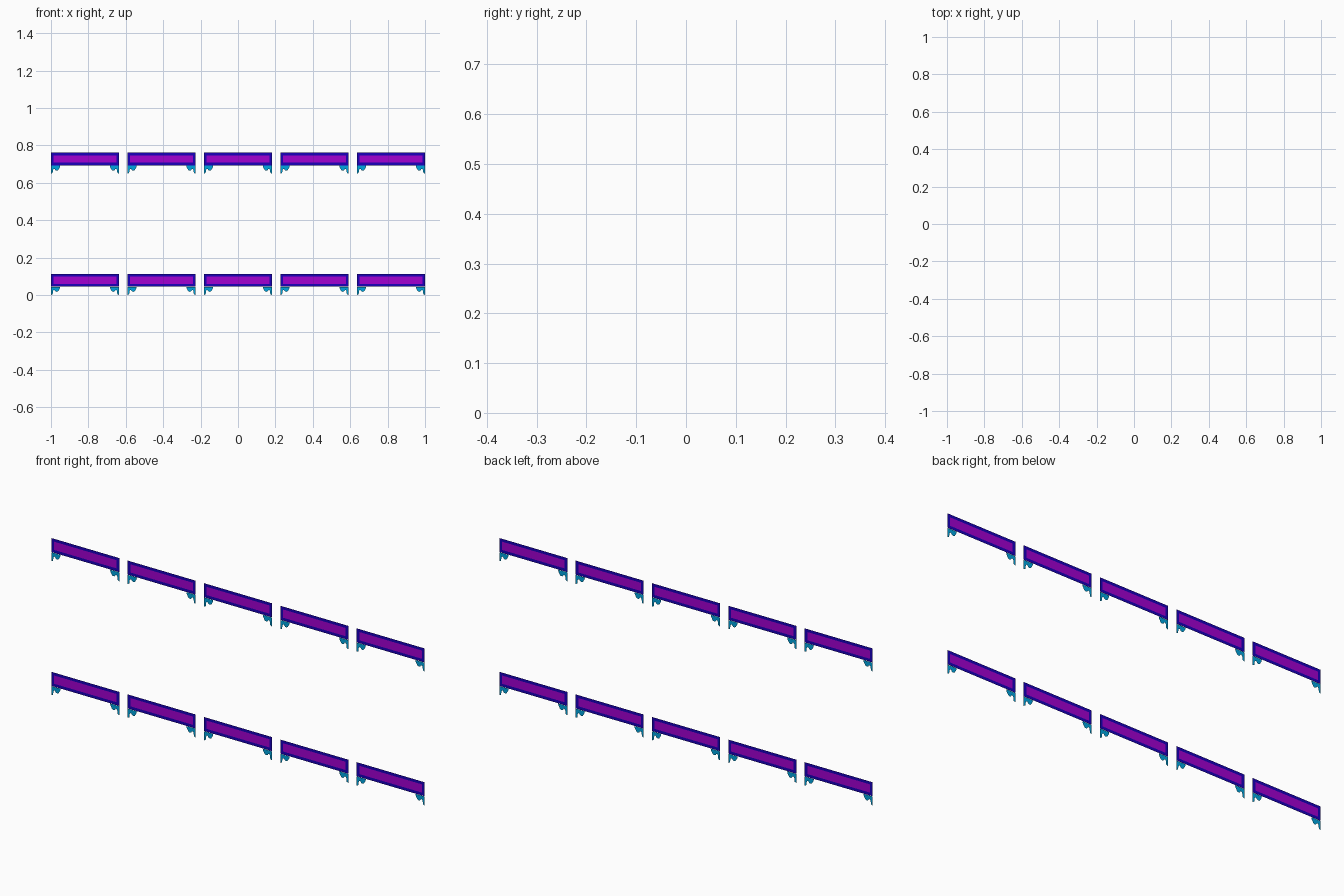
import bpy, bmesh, math

if "Cube" in bpy.data.objects:
    bpy.data.objects.remove(bpy.data.objects["Cube"])

W, PITCH = 0.364, 0.409          # panel width and column spacing
Z0, Z1, BORDER = 0.045, 0.113, 0.014
ROWS = (0.0, 0.648)


def material(name, rgb):
    m = bpy.data.materials.new(name)
    m.diffuse_color = (*rgb, 1)
    m.use_nodes = True
    m.node_tree.nodes["Principled BSDF"].inputs["Base Color"].default_value = m.diffuse_color
    return m


BLUE = material("frame_blue", (0.01, 0.0, 0.50))
PURPLE = material("panel_purple", (0.36, 0.0, 0.64))
CYAN = material("bracket_cyan", (0.0, 0.38, 0.75))


def flat_part(name, polygons, mat, loc):
    """Flat sheet in the xz plane, facing the front."""
    bm = bmesh.new()
    for poly in polygons:
        f = bm.faces.new([bm.verts.new((x, 0, z)) for x, z in poly])
        f.normal_update()
        if f.normal.y > 0:
            f.normal_flip()
    bmesh.ops.remove_doubles(bm, verts=bm.verts, dist=1e-5)
    me = bpy.data.meshes.new(name)
    bm.to_mesh(me)
    bm.free()
    me.materials.append(mat)
    ob = bpy.data.objects.new(name, me)
    ob.location = loc
    bpy.context.collection.objects.link(ob)


def rect(inset):
    h = W / 2 - inset
    return [(-h, Z0 + inset), (h, Z0 + inset), (h, Z1 - inset), (-h, Z1 - inset)]


def arc(cx, cz, r, a0, a1, n=6):
    return [(cx + r * math.cos(math.radians(a0 + (a1 - a0) * i / n)),
             cz + r * math.sin(math.radians(a0 + (a1 - a0) * i / n))) for i in range(n + 1)]


# scalloped corner bracket outline, measured from the panel's lower left corner
outline = ([(0, 0.044), (0, 0), (0.009, 0.004), (0.011, 0.021)]
           + arc(0.017, 0.023, 0.004, 160, 60, 3)
           + arc(0.031, 0.028, 0.011, 200, 340) + [(0.048, 0.036), (0.049, 0.044)])
left = [(x - W / 2, z) for x, z in outline]
right = [(-x, z) for x, z in left]

outer, inner = rect(0), rect(BORDER)
ring = [[outer[i], outer[(i + 1) % 4], inner[(i + 1) % 4], inner[i]] for i in range(4)]

for row in ROWS:
    for col in range(-2, 3):
        loc = (col * PITCH, 0, row)
        flat_part("frame", ring, BLUE, loc)
        flat_part("panel", [inner], PURPLE, loc)
        flat_part("bracket_left", [left], CYAN, loc)
        flat_part("bracket_right", [right], CYAN, loc)
